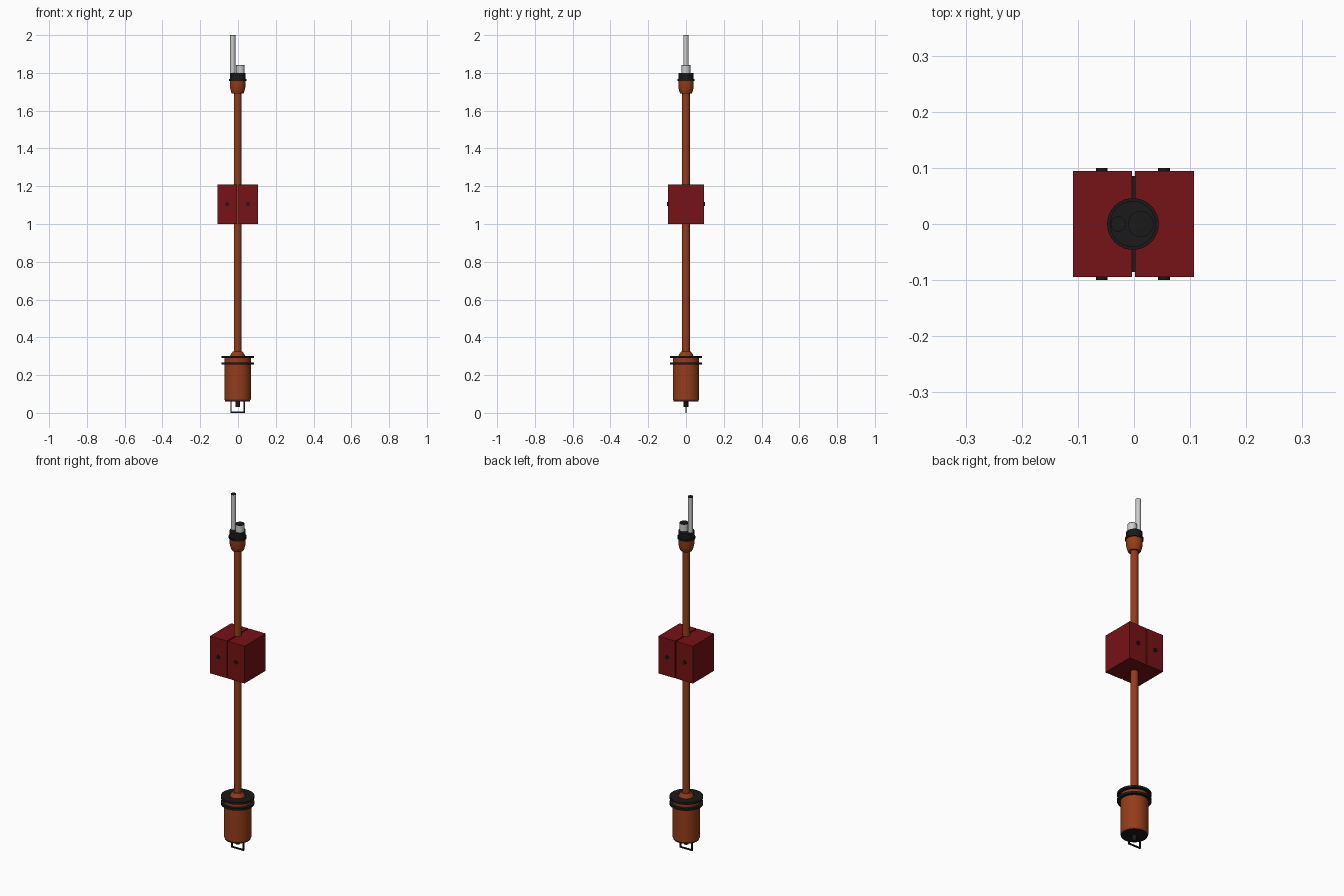
import bpy, bmesh, math
from mathutils import Matrix

if "Cube" in bpy.data.objects:
    bpy.data.objects.remove(bpy.data.objects["Cube"])


def material(name, rgb):
    m = bpy.data.materials.new(name)
    m.diffuse_color = (*rgb, 1)
    m.use_nodes = True
    m.node_tree.nodes["Principled BSDF"].inputs["Base Color"].default_value = m.diffuse_color
    return m


ORANGE = material("burnt_orange", (0.30, 0.045, 0.010))
RED = material("dark_red", (0.18, 0.006, 0.008))
BLACK = material("black", (0.01, 0.01, 0.01))
CX = -0.002  # pole axis


def finish(name, bm, mat=None, smooth=True):
    bmesh.ops.recalc_face_normals(bm, faces=bm.faces)
    me = bpy.data.meshes.new(name)
    bm.to_mesh(me)
    bm.free()
    ob = bpy.data.objects.new(name, me)
    bpy.context.collection.objects.link(ob)
    if mat:
        me.materials.append(mat)
    if smooth:
        bpy.ops.object.select_all(action='DESELECT')
        ob.select_set(True)
        bpy.context.view_layer.objects.active = ob
        bpy.ops.object.shade_smooth_by_angle(angle=math.radians(30))
    return ob


def lathe(name, profile, mat=None, x=CX, y=0.0, n=40):
    """Closed solid of revolution from (radius, z) points, bottom to top."""
    bm = bmesh.new()
    rings = []
    for r, z in profile:
        rings.append([bm.verts.new((x + r * math.cos(2 * math.pi * i / n),
                                    y + r * math.sin(2 * math.pi * i / n), z))
                      for i in range(n)])
    for a, b in zip(rings, rings[1:]):
        for i in range(n):
            j = (i + 1) % n
            bm.faces.new((a[i], a[j], b[j], b[i]))
    bm.faces.new(rings[0])
    bm.faces.new(rings[-1])
    return finish(name, bm, mat)


def disc(name, r, z0, z1, mat=None, **kw):
    return lathe(name, [(r, z0), (r, z1)], mat, **kw)


# Main pole
disc("pole", 0.020, 0.30, 1.70, ORANGE, n=32)

# Lower housing with neck, bottom plate and two flanges
lathe("housing", [(0.066, 0.066), (0.070, 0.072), (0.070, 0.295)], ORANGE)
lathe("housing_neck", [(0.042, 0.295), (0.036, 0.311), (0.026, 0.324)], ORANGE)
disc("bottom_plate", 0.066, 0.061, 0.067, BLACK)
for label, z in (("lower", 0.262), ("upper", 0.296)):
    disc(label + "_flange", 0.086, z - 0.006, z + 0.006, BLACK, n=48)

# Sensor stub and its square wire guard
disc("sensor_stub", 0.012, 0.030, 0.063, BLACK, n=24)
bm = bmesh.new()
W, T, H = 0.039, 0.007, 0.064
for cx, cz, sx, sz in ((-W + T / 2, H / 2, T, H), (W - T / 2, H / 2, T, H),
                       (0, T / 2, 2 * W, T)):
    bmesh.ops.create_cube(bm, size=1, matrix=Matrix.Translation((cx + CX, 0, cz))
                          @ Matrix.Diagonal((sx, T, sz, 1)))
finish("wire_guard", bm, BLACK, smooth=False)

# Split clamp blocks, each with a half-round bore, plus bolt heads
for side, label in ((-1, "left"), (1, "right")):
    gap, R, D = 0.003, 0.0202, 0.0945
    a0 = math.acos(gap / R)
    pts = [(0.108, -D), (0.108, D), (gap, D)]
    pts += [(R * math.cos(a0 - 2 * a0 * i / 16), R * math.sin(a0 - 2 * a0 * i / 16))
            for i in range(17)]
    pts.append((gap, -D))
    bm = bmesh.new()
    base = bm.faces.new([bm.verts.new((side * x - 0.001, y, 1.0)) for x, y in pts])
    ext = bmesh.ops.extrude_face_region(bm, geom=[base])
    bmesh.ops.translate(bm, vec=(0, 0, 0.21),
                        verts=[v for v in ext["geom"] if isinstance(v, bmesh.types.BMVert)])
    # keep the base cap closed
    if base not in bm.faces[:]:
        bmesh.ops.holes_fill(bm, edges=[e for e in bm.edges if e.is_boundary])
    finish(label + "_clamp_block", bm, RED)
    for s, end in ((-1, "front"), (1, "back")):
        bm = bmesh.new()
        bmesh.ops.create_cone(bm, cap_ends=True, segments=24, radius1=0.0105,
                              radius2=0.0105, depth=0.012,
                              matrix=Matrix.Translation((side * 0.0555 - 0.002, s * 0.094, 1.105))
                              @ Matrix.Rotation(math.pi / 2, 4, 'X'))
        finish(f"{label}_{end}_bolt", bm, BLACK)

# Upper connector: tapered cup, rim and cap
lathe("connector_cup", [(0.030, 1.690), (0.034, 1.697), (0.041, 1.725), (0.041, 1.762)], ORANGE)
lathe("connector_cap", [(0.046, 1.757), (0.046, 1.768), (0.041, 1.768), (0.041, 1.80)], BLACK)

# Grey cable tubes with black end caps
for label, x, r, top in (("thin", -0.028, 0.0135, 2.0), ("thick", 0.012, 0.023, 1.842)):
    disc(label + "_tube", r, 1.795, top - 0.003, x=x, n=32)
    disc(label + "_tube_end", r, top - 0.003, top, BLACK, x=x, n=32)
